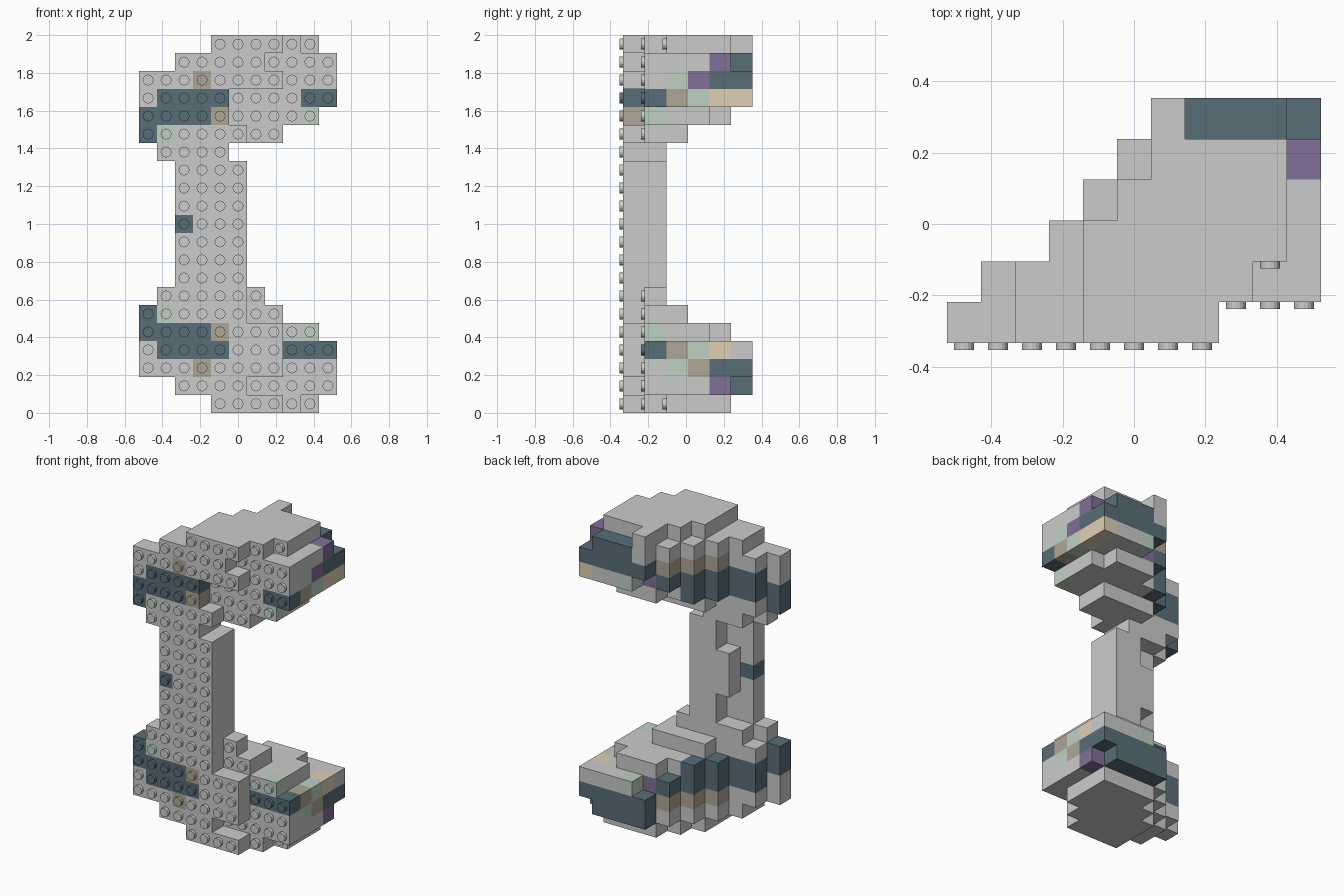
import bpy, bmesh, math
from mathutils import Vector

if "Cube" in bpy.data.objects:
    bpy.data.objects.remove(bpy.data.objects["Cube"])

W = 2 / 21            # stud pitch (x and z)
H = W * 1.2           # brick thickness (y)
X0, Y0 = -5.5 * W, -0.333
STUD_R, STUD_H, SIDES = 0.0286, 0.02, 16

# Upper head: for every row, (first, last) column of each layer, front to back
upper = {
    20: [(4, 7), (4, 8), (4, 9), (5, 9), (6, 9), (6, 6)],
    19: [(2, 6), (2, 10), (3, 10), (4, 10), (5, 10), (6, 9)],
    18: [(0, 7), (1, 10), (3, 10), (4, 10), (5, 10), (6, 10)],
    17: [(0, 4), (1, 10), (3, 10), (4, 10), (5, 10), (7, 10)],
    16: [(0, 4), (1, 9), (3, 9), (4, 9), (6, 8)],
    15: [(0, 5), (1, 7), (4, 7)],
    14: [(1, 4), (2, 4)],
}
# Lower head mirrors the upper one, with a few different rows
lower = {20 - r: list(s) for r, s in upper.items()}
lower[0].pop()
lower[1][0] = (2, 5)
lower[3][0] = (0, 7)
lower[4][0] = (0, 7)
lower[6] = [(1, 5), (2, 6)]
# Shaft with a raised rib at the back
shaft = {r: [(2, 5), (3 if 9 <= r <= 11 else 4, 5)] for r in range(7, 14)}


def cells_of(rows):
    return {(c, k, r) for r, spans in rows.items()
            for k, (a, b) in enumerate(spans) for c in range(a, b + 1)}


COLOURS = {
    "dark": (0.10, 0.155, 0.19, 1), "brown": (0.43, 0.39, 0.31, 1),
    "green": (0.52, 0.63, 0.55, 1), "purple": (0.22, 0.16, 0.31, 1),
    "tan": (0.74, 0.63, 0.47, 1),
}
paint = {}


def spots(colour, items, mirror=True, only_lower=False):
    """items: (first column, last column, layer, row) in upper head rows"""
    for a, b, k, r in items:
        for c in range(a, b + 1):
            if not only_lower:
                paint[c, k, r] = colour
            if mirror or only_lower:
                paint[c, k, 20 - r] = colour


# Coloured bands, shared by both heads
spots("dark", [(1, 4, 0, 17), (0, 3, 0, 16), (0, 0, 0, 15), (9, 10, 1, 17),
               (6, 10, 5, 18), (10, 10, 4, 18), (7, 9, 5, 19),
               (1, 2, 1, 17), (1, 2, 1, 16), (3, 3, 2, 17), (3, 3, 2, 16),
               (4, 4, 3, 17), (4, 4, 3, 16), (5, 5, 4, 17), (2, 2, 0, 10)])
spots("brown", [(4, 4, 0, 16), (10, 10, 2, 17), (3, 3, 0, 18), (3, 3, 2, 18),
                (4, 4, 3, 18), (5, 5, 4, 18)])
spots("green", [(9, 9, 1, 16), (1, 1, 0, 15), (10, 10, 2, 18),
                (10, 10, 3, 17), (7, 7, 5, 17)])
spots("purple", [(10, 10, 4, 19), (6, 6, 4, 17)])
spots("tan", [(10, 10, 4, 17)])
# Differences between the heads
spots("purple", [(10, 10, 3, 18)], mirror=False)
spots("tan", [(10, 10, 5, 17)], mirror=False)
spots("brown", [(10, 10, 3, 18)], only_lower=True)
spots("dark", [(8, 8, 1, 17), (6, 6, 5, 19)], only_lower=True)

materials = {}
for name, rgba in COLOURS.items():
    materials[name] = bpy.data.materials.new(name)
    materials[name].diffuse_color = rgba

parts = {"upper_head": cells_of(upper), "shaft": cells_of(shaft),
         "lower_head": cells_of(lower)}
solid = set().union(*parts.values())


def add_cell(bm, cell):
    """Exposed sides of one brick cell, plus a stud when its front is free"""
    size = Vector((W, H, W))
    base = Vector((X0 + cell[0] * W, Y0 + cell[1] * H, cell[2] * W))
    for axis in range(3):
        u, v = (axis + 1) % 3, (axis + 2) % 3
        for side in (0, 1):
            near = list(cell)
            near[axis] += 2 * side - 1
            if tuple(near) in solid:
                continue
            ring = []
            for du, dv in ((0, 0), (1, 0), (1, 1), (0, 1)):
                p = base.copy()
                p[axis] += side * size[axis]
                p[u] += du * size[u]
                p[v] += dv * size[v]
                ring.append(bm.verts.new(p))
            bm.faces.new(ring if side else ring[::-1])
    if (cell[0], cell[1] - 1, cell[2]) not in solid:
        rims = []
        for y in (base.y, base.y - STUD_H):
            rims.append([bm.verts.new((
                base.x + W / 2 + STUD_R * math.cos(2 * math.pi * i / SIDES), y,
                base.z + W / 2 + STUD_R * math.sin(2 * math.pi * i / SIDES)))
                for i in range(SIDES)])
        back, front = rims
        bm.faces.new(front)
        for i in range(SIDES):
            j = (i + 1) % SIDES
            bm.faces.new((back[i], back[j], front[j], front[i]))


# One object per part and colour
for part, cells in parts.items():
    for colour in [None] + list(COLOURS):
        chosen = sorted(c for c in cells if paint.get(c) == colour)
        if not chosen:
            continue
        bm = bmesh.new()
        for cell in chosen:
            add_cell(bm, cell)
        name = part + ("_" + colour + "_bricks" if colour else "")
        mesh = bpy.data.meshes.new(name)
        bm.to_mesh(mesh)
        bm.free()
        if colour:
            mesh.materials.append(materials[colour])
        bpy.context.collection.objects.link(bpy.data.objects.new(name, mesh))

for m in bpy.data.materials:
    if m.users and not m.is_grease_pencil:
        m.use_nodes = True
        m.node_tree.nodes["Principled BSDF"].inputs["Base Color"].default_value = m.diffuse_color
